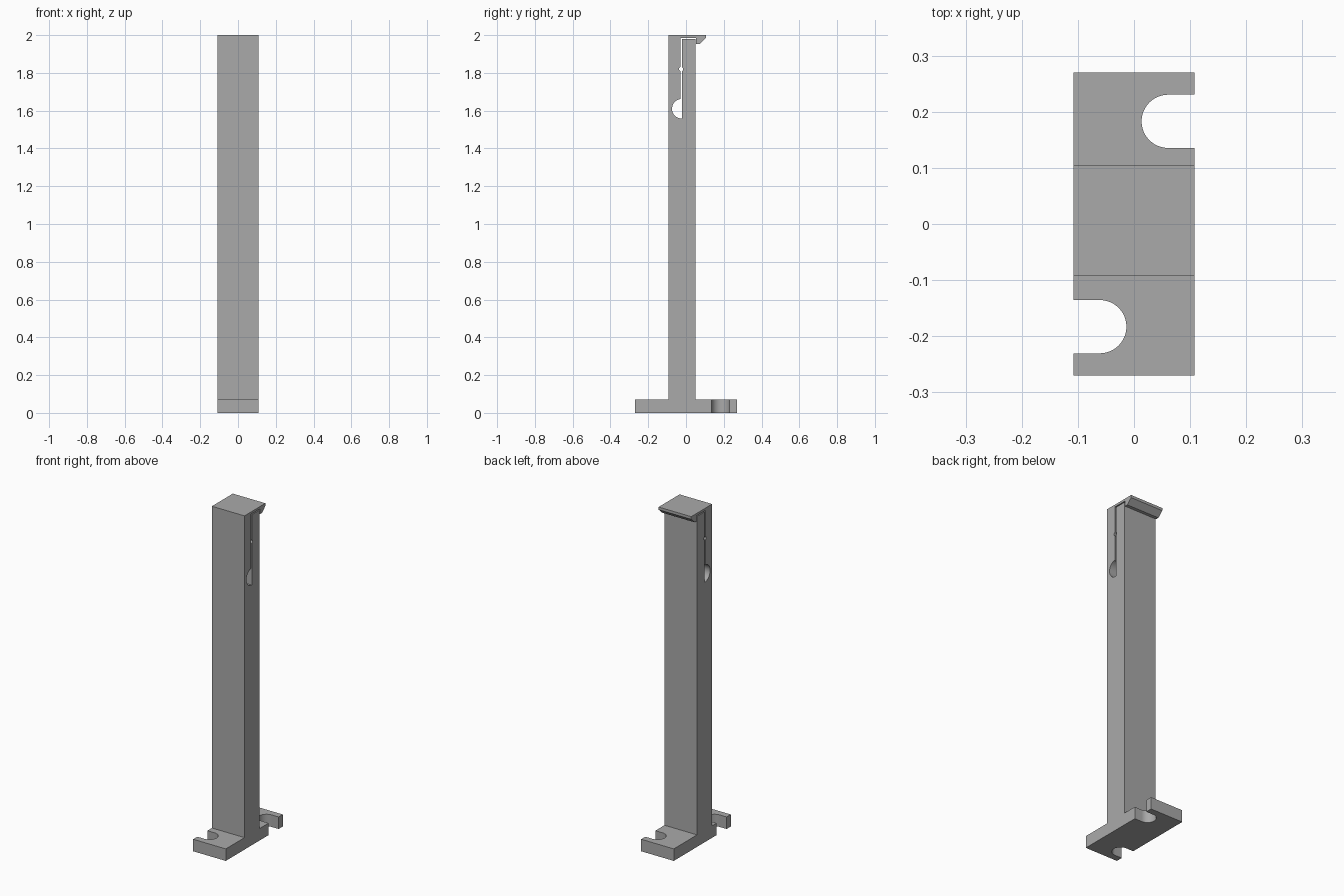
import bpy, bmesh
from math import cos, sin, radians
from mathutils import Vector

cube = bpy.data.objects.get("Cube")
if cube:
    bpy.data.objects.remove(cube, do_unlink=True)

grey = bpy.data.materials.new("plain_grey")
grey.use_nodes = True
colour = (0.4, 0.4, 0.4, 1)
grey.diffuse_color = colour
grey.node_tree.nodes["Principled BSDF"].inputs["Base Color"].default_value = colour


def arc(cx, cy, r, start, end, steps):
    """Points along a circular arc, angles in degrees."""
    angles = [radians(start + (end - start) * i / steps) for i in range(steps + 1)]
    return [(cx + r * cos(a), cy + r * sin(a)) for a in angles]


def extrude(name, points, direction):
    """Solid made by sweeping a closed outline along a direction."""
    bm = bmesh.new()
    face = bm.faces.new([bm.verts.new(p) for p in points])
    result = bmesh.ops.extrude_face_region(bm, geom=[face], use_keep_orig=True)
    moved = [v for v in result["geom"] if isinstance(v, bmesh.types.BMVert)]
    bmesh.ops.translate(bm, verts=moved, vec=Vector(direction))
    bmesh.ops.recalc_face_normals(bm, faces=bm.faces)
    mesh = bpy.data.meshes.new(name)
    bm.to_mesh(mesh)
    bm.free()
    mesh.materials.append(grey)
    obj = bpy.data.objects.new(name, mesh)
    bpy.context.collection.objects.link(obj)
    bpy.ops.object.select_all(action="DESELECT")
    obj.select_set(True)
    bpy.context.view_layer.objects.active = obj
    bpy.ops.object.shade_smooth_by_angle(angle=radians(30))
    return obj


half = 0.108          # half width of the whole part
front, back = -0.093, 0.05
arm, slot = -0.030, -0.022   # two sides of the flexing slot

# Base plate with one open round-ended slot on each side
notch = arc(0.061, 0.183, 0.0475, 270, 90, 24)
back_half = [(half, 0.1355)] + notch + [(half, 0.2305), (half, 0.27), (-half, 0.27)]
outline = back_half + [(-x, -y) for x, y in back_half]
extrude("base_plate", [(x, y, 0) for x, y in outline], (0, 0, 0.072))

# Post with slotted spring arm, relief hole and hooked cap
mid = (arm + slot) / 2
profile = [(front, 0.04), (back, 0.04), (back, 1.98), (slot, 1.98)]
profile += arc(mid, 1.82, 0.011, 68, -68, 6)        # pinhole, post side
profile += arc(slot, 1.61, 0.052, 270, 99, 24)      # relief hole
profile += arc(mid, 1.82, 0.011, 248, 112, 6)       # pinhole, arm side
profile += [(arm, 1.986), (0.054, 1.986), (0.054, 1.954), (0.073, 1.954),
            (0.105, 1.984), (0.105, 2.0), (front, 2.0)]
extrude("post_with_clip", [(-half, y, z) for y, z in profile], (2 * half, 0, 0))
